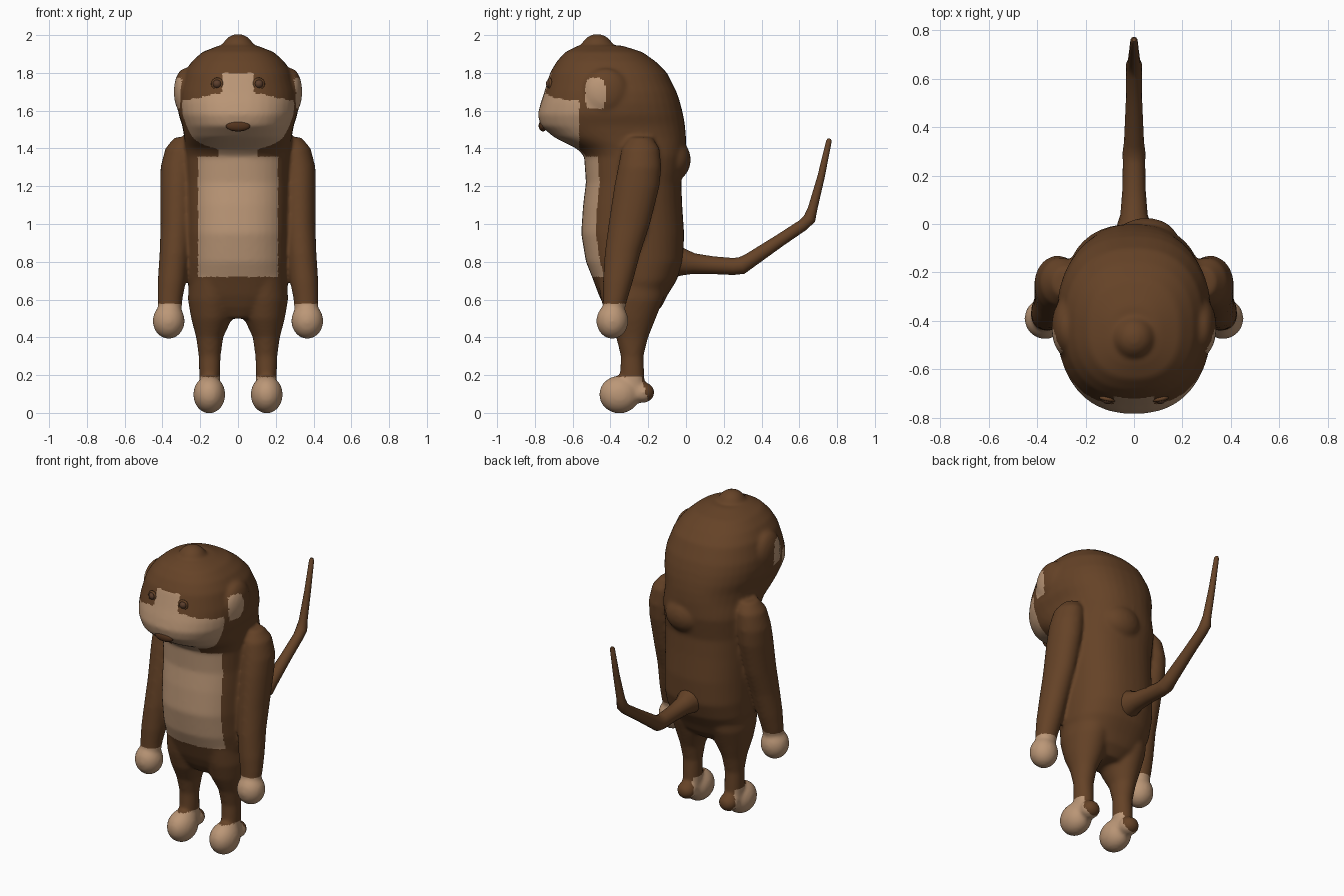
import bpy, bmesh, math
from mathutils import Vector, Matrix

cube = bpy.data.objects.get("Cube")
if cube:
    bpy.data.objects.remove(cube, do_unlink=True)


def material(name, color):
    m = bpy.data.materials.new(name)
    m.use_nodes = True
    m.diffuse_color = (*color, 1)
    bsdf = m.node_tree.nodes["Principled BSDF"]
    bsdf.inputs["Base Color"].default_value = (*color, 1)
    bsdf.inputs["Roughness"].default_value = 0.7
    return m


fur = material("brown fur", (0.13, 0.055, 0.02))
skin = material("tan skin", (0.50, 0.31, 0.185))
nose_brown = material("nose brown", (0.09, 0.035, 0.013))
eye_brown = material("eye brown", (0.11, 0.05, 0.026))


def loft(bm, rings, power=2.0, sides=40):
    """Closed stack of level rings: (x, front y, back y, half width, z)."""
    loops = []
    for x, front, back, half, z in rings:
        loop = []
        for i in range(sides):
            a = math.tau * i / sides
            c, s = math.cos(a), math.sin(a)
            px = math.copysign(abs(c) ** (2 / power), c) * half
            py = math.copysign(abs(s) ** (2 / power), s) * (back - front) / 2
            loop.append(bm.verts.new((x + px, (front + back) / 2 + py, z)))
        loops.append(loop)
    for a, b in zip(loops, loops[1:]):
        for i in range(sides):
            j = (i + 1) % sides
            bm.faces.new((a[i], a[j], b[j], b[i]))
    bm.faces.new(loops[0][::-1])
    bm.faces.new(loops[-1])


def ball(bm, center, radii):
    bmesh.ops.create_uvsphere(
        bm, u_segments=32, v_segments=20, radius=1,
        matrix=Matrix.Translation(center) @ Matrix.Diagonal((*radii, 1)))


def make_object(name, bm, *mats):
    mesh = bpy.data.meshes.new(name)
    bm.to_mesh(mesh)
    bm.free()
    obj = bpy.data.objects.new(name, mesh)
    bpy.context.collection.objects.link(obj)
    for m in mats:
        mesh.materials.append(m)
    mesh.shade_smooth()
    return obj


# Trunk and head: (front y, back y, half width, z)
trunk = [
    (-.39, -.19, .10, .50), (-.43, -.13, .20, .56), (-.46, -.10, .25, .62),
    (-.49, -.05, .27, .70), (-.53, -.015, .275, .80), (-.555, -.01, .275, .95),
    (-.545, -.02, .275, 1.10), (-.53, -.025, .275, 1.22), (-.54, .0, .28, 1.36),
    (-.58, .0, .28, 1.40), (-.70, .0, .285, 1.46), (-.77, -.005, .295, 1.52),
    (-.785, -.015, .315, 1.58), (-.77, -.03, .32, 1.64), (-.75, -.05, .315, 1.70),
    (-.72, -.10, .285, 1.80), (-.685, -.16, .245, 1.86), (-.64, -.23, .19, 1.91),
    (-.57, -.34, .10, 1.945)]
# Leg and arm: (x, front y, back y, half width, z)
leg = [
    (.15, -.33, -.22, .055, .08), (.15, -.35, -.22, .056, .20),
    (.15, -.345, -.225, .058, .30), (.15, -.37, -.20, .072, .40),
    (.14, -.42, -.16, .108, .50), (.14, -.45, -.12, .125, .60),
    (.13, -.47, -.10, .13, .72)]
arm = [
    (.36, -.44, -.33, .06, .53), (.36, -.44, -.31, .066, .60),
    (.35, -.44, -.28, .075, .70), (.335, -.43, -.24, .08, .85),
    (.325, -.41, -.19, .085, 1.0), (.32, -.38, -.14, .092, 1.2),
    (.315, -.36, -.13, .095, 1.3), (.30, -.34, -.14, .085, 1.4),
    (.28, -.30, -.18, .055, 1.46)]

bm = bmesh.new()
loft(bm, [(0, *r) for r in trunk], power=2.35)
ball(bm, (0, -.47, 1.918), (.088, .09, .088))     # crown tuft
ball(bm, (.05, -.065, 1.34), (.13, .09, .11))     # nape fold
for side in (-1, 1):
    for rings in (leg, arm):
        loft(bm, [(side * x, f, b, w, z) for x, f, b, w, z in rings])
    ball(bm, (side * .367, -.39, .487), (.085, .085, .095))   # hand
    ball(bm, (side * .152, -.352, .097), (.085, .108, .1))    # foot
    ball(bm, (side * .15, -.228, .108), (.06, .062, .055))    # heel
    ball(bm, (side * .28, -.425, 1.70), (.06, .12, .125))     # ear
bmesh.ops.recalc_face_normals(bm, faces=bm.faces)
body = make_object("body", bm, fur, skin)

# Blend the parts into one soft skin
remesh = body.modifiers.new("blend", 'REMESH')
remesh.mode = 'VOXEL'
remesh.voxel_size = 0.011
remesh.use_smooth_shade = True
soften = body.modifiers.new("soften", 'SMOOTH')
soften.factor = 0.5
soften.iterations = 10
bpy.context.view_layer.objects.active = body
body.select_set(True)
for mod in ("blend", "soften"):
    bpy.ops.object.modifier_apply(modifier=mod)


def is_skin(p):
    x, y, z = abs(p.x), p.y, p.z
    if z < 0.3:                                   # feet
        return z < 0.19 and y < -0.185 - 0.27 * z
    if x > 0.275 and z < 0.58:                    # hands
        return True
    if x > 0.27 and y > -0.56 and z > 1.5:        # inner ears
        return ((y + .48) / .052) ** 4 + ((z - 1.69) / .082) ** 4 < 1
    if z > 1.37 and y < -0.565:                   # face
        return z < (1.8 if x < 0.085 else 1.715 - 0.22 * x)
    top = 1.4 if x < 0.1 else 1.355               # chest
    return x < 0.212 and 0.72 < z < top and y < -0.43


for poly in body.data.polygons:
    poly.material_index = int(is_skin(poly.center))
    poly.use_smooth = True

# Tail: bent tapering tube (y, z, radius)
curve = bpy.data.curves.new("tail", 'CURVE')
curve.dimensions = '3D'
curve.bevel_depth = 1
curve.bevel_resolution = 5
curve.use_fill_caps = True
path = [(-.12, .80, .10), (-.02, .80, .075), (.04, .79, .056), (.14, .782, .048),
        (.25, .775, .046), (.295, .78, .047), (.34, .808, .041), (.5, .915, .034),
        (.62, .995, .032), (.655, 1.03, .034), (.67, 1.08, .026),
        (.715, 1.25, .02), (.757, 1.44, .015), (.76, 1.452, .008)]
spline = curve.splines.new('POLY')
spline.points.add(len(path) - 1)
for pt, (y, z, r) in zip(spline.points, path):
    pt.co = (0, y, z, 1)
    pt.radius = r
curve.materials.append(fur)
tail = bpy.data.objects.new("tail", curve)
bpy.context.collection.objects.link(tail)
bpy.ops.object.select_all(action='DESELECT')
tail.select_set(True)
bpy.context.view_layer.objects.active = tail
bpy.ops.object.convert(target='MESH')
bpy.ops.object.shade_smooth()

# Nose
bm = bmesh.new()
ball(bm, (0, -.758, 1.52), (.065, .022, .03))
make_object("nose", bm, nose_brown)

# Eyes with lids
for side, name in ((1, "left"), (-1, "right")):
    bm = bmesh.new()
    ball(bm, (side * .11, -.718, 1.742), (.024, .024, .024))
    make_object(name + "_eye", bm, eye_brown)
    bpy.ops.mesh.primitive_torus_add(
        location=(side * .11, -.722, 1.742), rotation=(math.pi / 2, 0, side * .2),
        major_radius=.025, minor_radius=.008, major_segments=24, minor_segments=8)
    lid = bpy.context.object
    lid.name = name + "_eyelid"
    lid.data.materials.append(fur)
    lid.data.shade_smooth()
